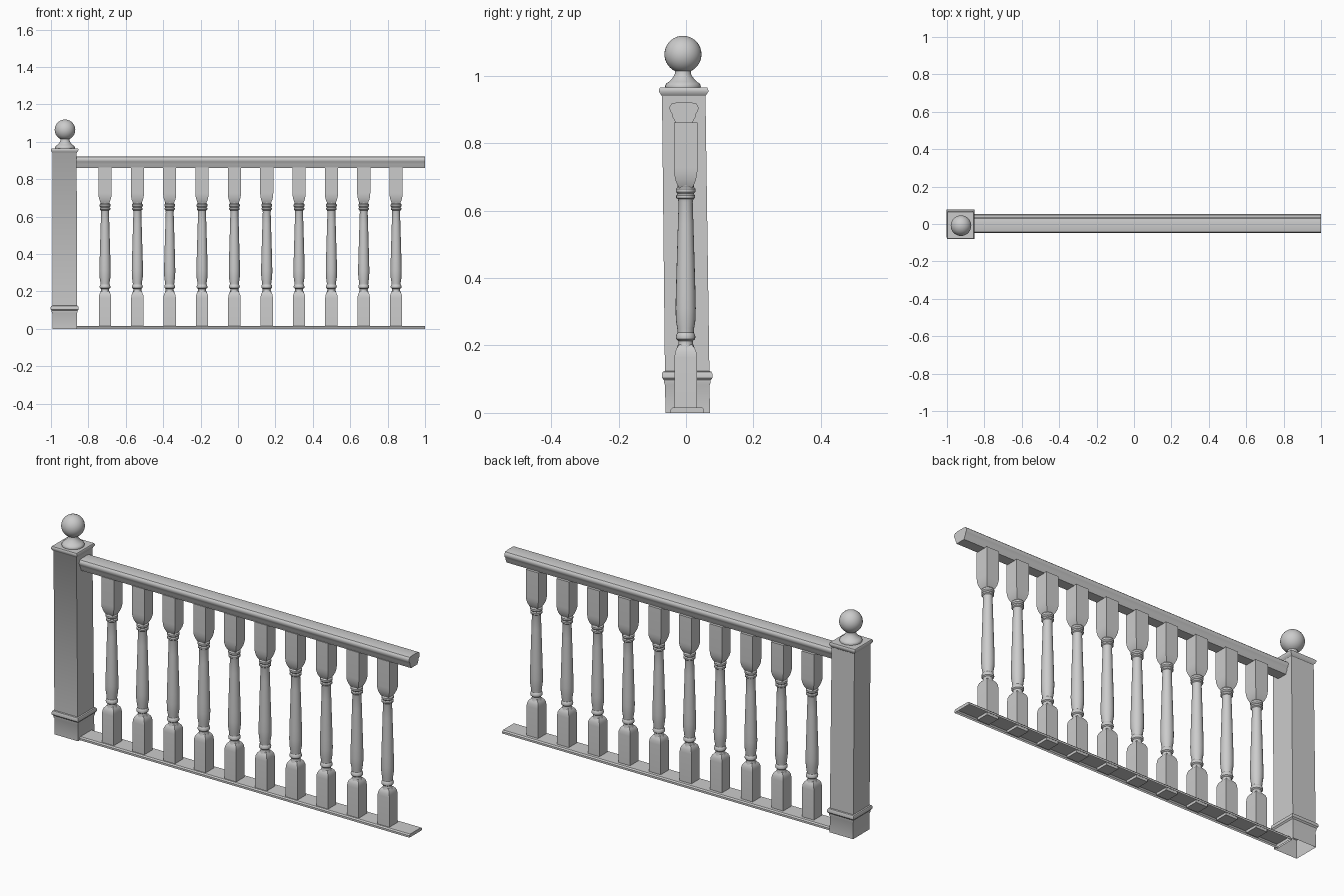
import bpy, bmesh, math

if "Cube" in bpy.data.objects:
    bpy.data.objects.remove(bpy.data.objects["Cube"])


def finish(name, bm, angle=35):
    bmesh.ops.recalc_face_normals(bm, faces=bm.faces)
    mesh = bpy.data.meshes.new(name)
    bm.to_mesh(mesh)
    bm.free()
    obj = bpy.data.objects.new(name, mesh)
    bpy.context.collection.objects.link(obj)
    bpy.ops.object.select_all(action='DESELECT')
    obj.select_set(True)
    bpy.context.view_layer.objects.active = obj
    bpy.ops.object.shade_smooth_by_angle(angle=math.radians(angle))
    return obj


def loft(bm, levels, sides, cx=0, cy=lambda z: 0, bottom=True, top=True):
    """Stack rings of (half width or radius, z); 4 sides gives a square."""
    k = math.sqrt(2) if sides == 4 else 1
    off = math.pi / 4 if sides == 4 else 0
    rings = []
    for r, z in levels:
        rings.append([bm.verts.new((cx + k * r * math.cos(off + 2 * math.pi * i / sides),
                                    cy(z) + k * r * math.sin(off + 2 * math.pi * i / sides), z))
                      for i in range(sides)])
    for a, b in zip(rings, rings[1:]):
        for i in range(sides):
            j = (i + 1) % sides
            bm.faces.new((a[i], a[j], b[j], b[i]))
    if bottom:
        bm.faces.new(rings[0][::-1])
    if top:
        bm.faces.new(rings[-1])


def extrude_x(bm, profile, x0, x1, closed=True):
    """Run a (y, z) profile along x."""
    a, b = [[bm.verts.new((x, y, z)) for y, z in profile] for x in (x0, x1)]
    n = len(profile)
    for i in range(n if closed else n - 1):
        j = (i + 1) % n
        bm.faces.new((a[i], a[j], b[j], b[i]))
    bm.faces.new(a)
    bm.faces.new(b[::-1])


POST_X = -0.927
lean = lambda z: 0.005 - 0.0125 * z   # the post tilts very slightly

# Newel post: hollow foot, base moulding, shaft and flared cap
bm = bmesh.new()
loft(bm, [(0.066, 0), (0.066, 0.082), (0.069, 0.09), (0.069, 0.097), (0.075, 0.104),
          (0.075, 0.116), (0.072, 0.122), (0.066, 0.124), (0.0645, 0.94), (0.068, 0.945),
          (0.073, 0.953), (0.073, 0.96), (0.070, 0.965)], 4, POST_X, lean, bottom=False)
finish("newel_post", bm)

# Turned finial: collar, neck and ball
bm = bmesh.new()
R, CZ = 0.055, 1.064
ball = [(R * math.sin(t), CZ - R * math.cos(t))
        for t in [math.radians(25 + 154 * i / 16) for i in range(17)]]
loft(bm, [(0.052, 0.962), (0.053, 0.97), (0.050, 0.977), (0.041, 0.983), (0.034, 0.990),
          (0.028, 0.998), (0.024, 1.006)] + ball, 32, POST_X + 0.002, lambda z: -0.009)
finish("ball_finial", bm)

# Moulded handrail
bm = bmesh.new()
half = [(0.026, 0.86), (0.028, 0.868), (0.034, 0.878), (0.035, 0.887), (0.040, 0.893),
        (0.043, 0.902), (0.042, 0.911), (0.036, 0.918), (0.022, 0.921)]
profile = half + [(-y, z) for y, z in reversed(half)]
extrude_x(bm, [(y - 0.006, z) for y, z in profile], -0.87, 1.0)
finish("handrail", bm)

# Bottom plate, open underneath
bm = bmesh.new()
extrude_x(bm, [(-0.046, 0), (-0.046, 0.010), (-0.040, 0.016), (0.048, 0.016),
               (0.054, 0.010), (0.054, 0)], -0.87, 1.0, closed=False)
finish("bottom_plate", bm)

# Balusters: square blocks at each end with a turned shaft between
bm = bmesh.new()
loft(bm, [(0.033, 0.003), (0.033, 0.165), (0.0315, 0.180), (0.027, 0.192), (0.018, 0.203)], 4)
loft(bm, [(0.018, 0.665), (0.024, 0.675), (0.030, 0.690), (0.034, 0.708), (0.035, 0.725),
          (0.035, 0.862)], 4)
loft(bm, [(0.029, 0.180), (0.025, 0.197), (0.021, 0.207), (0.022, 0.214), (0.028, 0.219),
          (0.029, 0.226), (0.027, 0.233), (0.024, 0.238), (0.025, 0.250), (0.029, 0.275),
          (0.030, 0.310), (0.029, 0.360), (0.026, 0.460), (0.023, 0.560), (0.021, 0.625),
          (0.023, 0.634), (0.028, 0.638), (0.028, 0.645), (0.024, 0.650), (0.029, 0.656),
          (0.029, 0.665), (0.024, 0.671), (0.024, 0.680), (0.030, 0.700)], 20)
first = finish("baluster_01", bm)
first.location = (-0.711, -0.001, 0)
for i in range(1, 10):
    copy = first.copy()
    copy.name = f"baluster_{i + 1:02d}"
    copy.location.x = -0.711 + 0.1729 * i
    bpy.context.collection.objects.link(copy)
